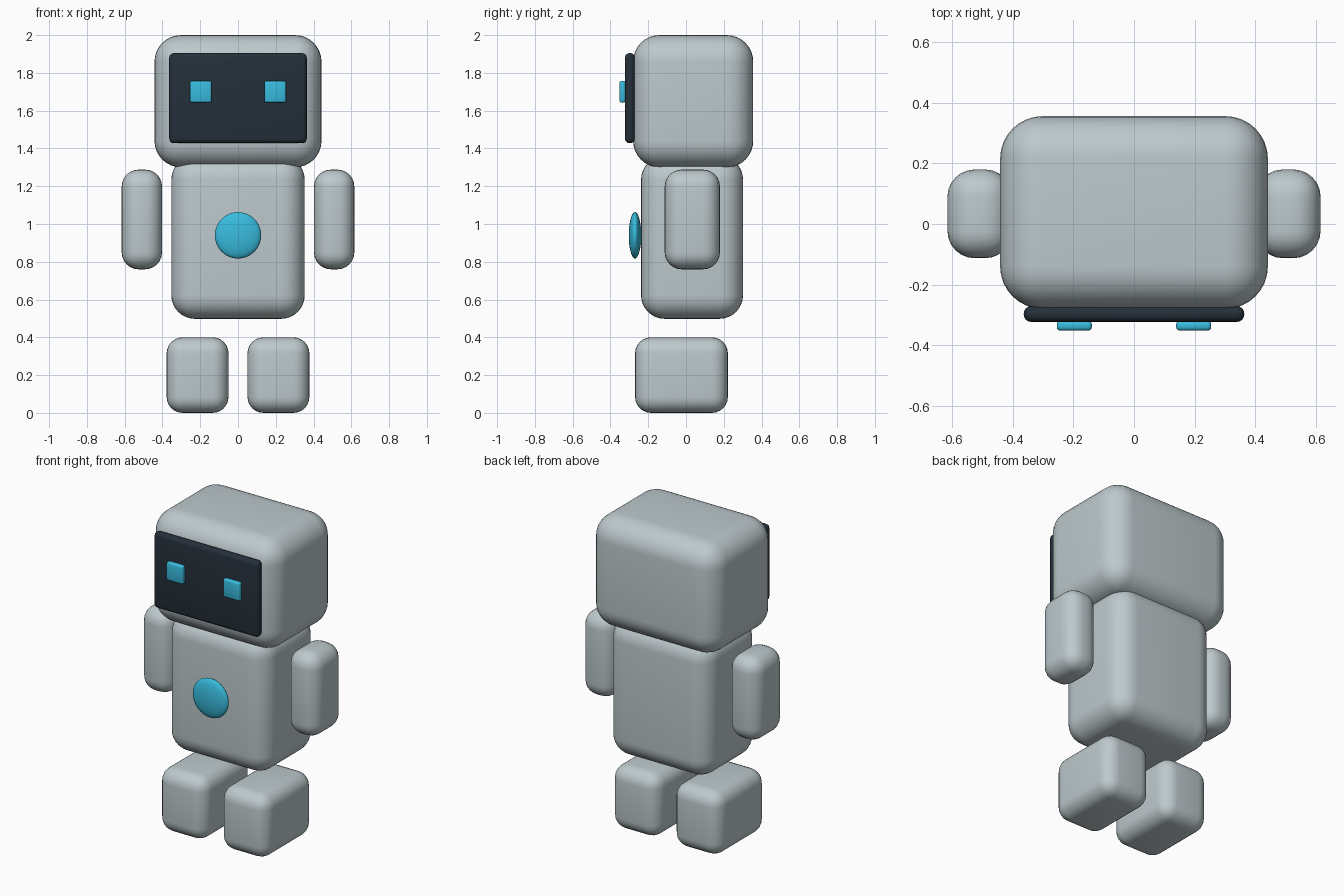
import bpy
import math

if "Cube" in bpy.data.objects:
    bpy.data.objects.remove(bpy.data.objects["Cube"])


def make_material(name, rgb):
    m = bpy.data.materials.new(name)
    m.diffuse_color = (*rgb, 1.0)
    m.use_nodes = True
    m.node_tree.nodes["Principled BSDF"].inputs["Base Color"].default_value = m.diffuse_color
    return m


GREY = make_material("light_grey", (0.51, 0.585, 0.61))
DARK = make_material("dark_slate", (0.018, 0.029, 0.042))
CYAN = make_material("cyan", (0.04, 0.50, 0.73))


def rounded_box(name, x, y, z, radius, mat, segments=6):
    """Box spanning the (min, max) ranges, with rounded edges."""
    ranges = (x, y, z)
    bpy.ops.mesh.primitive_cube_add(size=1, location=[(a + b) / 2 for a, b in ranges])
    ob = bpy.context.object
    ob.name = name
    ob.scale = [b - a for a, b in ranges]
    bpy.ops.object.transform_apply(location=False, rotation=False, scale=True)
    bevel = ob.modifiers.new("rounding", 'BEVEL')
    bevel.width = radius
    bevel.segments = segments
    bpy.ops.object.modifier_apply(modifier=bevel.name)
    ob.data.materials.append(mat)
    bpy.ops.object.shade_smooth_by_angle(angle=math.radians(35))
    return ob


def pair(name, x, y, z, radius, mat, segments=6):
    """Matching boxes on both sides of the body."""
    rounded_box("right_" + name, (-x[1], -x[0]), y, z, radius, mat, segments)
    rounded_box("left_" + name, x, y, z, radius, mat, segments)


# Head and torso
rounded_box("head", (-0.442, 0.442), (-0.28, 0.356), (1.30, 2.0), 0.14, GREY, 8)
rounded_box("torso", (-0.353, 0.353), (-0.238, 0.302), (0.498, 1.36), 0.125, GREY, 8)

# Limbs
pair("arm", (0.402, 0.616), (-0.113, 0.18), (0.76, 1.288), 0.09, GREY)
pair("foot", (0.05, 0.378), (-0.27, 0.222), (0.0, 0.4), 0.085, GREY)

# Face screen and eyes
rounded_box("face_screen", (-0.364, 0.364), (-0.323, -0.271), (1.428, 1.905), 0.024, DARK, 4)
pair("eye", (0.139, 0.255), (-0.352, -0.32), (1.642, 1.758), 0.012, CYAN, 3)

# Chest button, a flattened ball
bpy.ops.mesh.primitive_uv_sphere_add(segments=32, ring_count=16, radius=1,
                                     location=(0, -0.27, 0.94),
                                     rotation=(math.pi / 2, 0, 0))
button = bpy.context.object
button.name = "chest_button"
button.scale = (0.123, 0.123, 0.033)
bpy.ops.object.transform_apply(location=False, rotation=True, scale=True)
button.data.materials.append(CYAN)
bpy.ops.object.shade_smooth()
